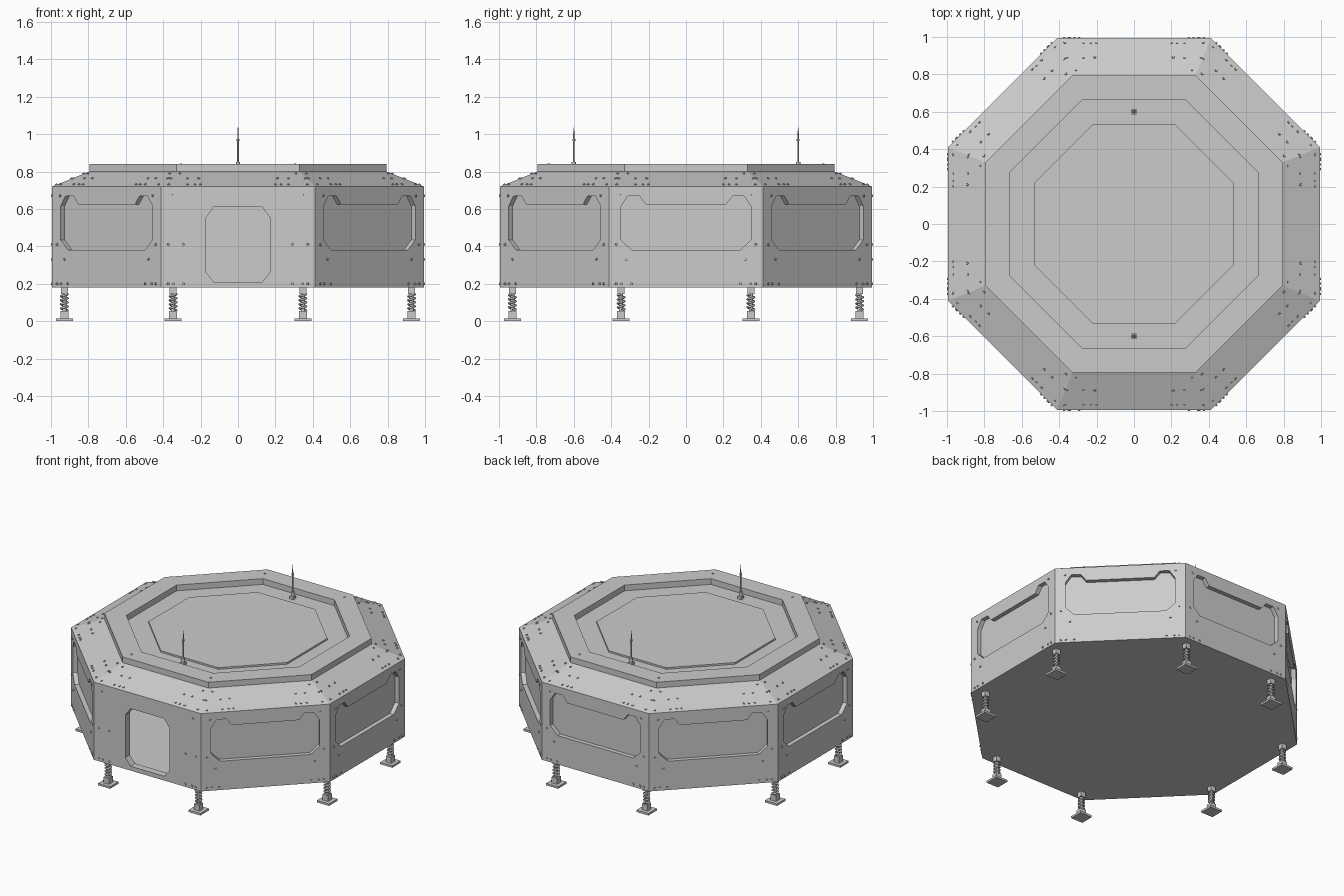
import bpy, bmesh
from math import pi, tan, sin, cos, radians
from mathutils import Matrix, Vector

cube = bpy.data.objects.get("Cube")
if cube:
    bpy.data.objects.remove(cube, do_unlink=True)

WALL = 0.994            # distance from the centre to each wall
THICK = 0.05
HALF = WALL * tan(pi / 8)
FLOOR, EAVE = 0.18, 0.72

grey = bpy.data.materials.new("grey_metal")
grey.use_nodes = True
grey.diffuse_color = (0.6, 0.6, 0.6, 1)
grey.node_tree.nodes["Principled BSDF"].inputs["Base Color"].default_value = (0.6, 0.6, 0.6, 1)


def add(name, mesh, matrix=Matrix()):
    ob = bpy.data.objects.new(name, mesh)
    ob.matrix_world = matrix
    bpy.context.collection.objects.link(ob)
    if not mesh.materials:
        mesh.materials.append(grey)
    return ob


def finish(name, bm):
    bmesh.ops.recalc_face_normals(bm, faces=bm.faces)
    mesh = bpy.data.meshes.new(name)
    bm.to_mesh(mesh)
    bm.free()
    return mesh


def curve_mesh(name, outlines, flat=True, **settings):
    """Turn outlines (flat, closed) or paths (open) into a mesh."""
    cu = bpy.data.curves.new(name, 'CURVE')
    cu.dimensions = '2D' if flat else '3D'
    cu.fill_mode = 'BOTH' if flat else 'FULL'
    for key, value in settings.items():
        setattr(cu, key, value)
    for pts in outlines:
        sp = cu.splines.new('POLY')
        sp.points.add(len(pts) - 1)
        for p, co in zip(sp.points, pts):
            p.co = (*co, 0, 1) if flat else (*co, 1)
        sp.use_cyclic_u = flat
    helper = bpy.data.objects.new(name, cu)
    mesh = bpy.data.meshes.new_from_object(helper)
    bpy.data.objects.remove(helper)
    bpy.data.curves.remove(cu)
    for f in mesh.polygons:
        f.use_smooth = not flat
    mesh.materials.clear()
    return mesh


def octagon_loft(name, rings):
    """Stack octagons given as (apothem, height), capped at both ends."""
    bm = bmesh.new()
    loops = []
    for a, z in rings:
        r = a / cos(pi / 8)
        loops.append([bm.verts.new((r * cos(pi / 8 + i * pi / 4), r * sin(pi / 8 + i * pi / 4), z))
                      for i in range(8)])
    for lo, hi in zip(loops, loops[1:]):
        for i in range(8):
            j = (i + 1) % 8
            bm.faces.new((lo[i], lo[j], hi[j], hi[i]))
    bm.faces.new(loops[0])
    bm.faces.new(loops[-1])
    return add(name, finish(name, bm))


def box(bm, half, z0, z1):
    m = Matrix.Translation((0, 0, (z0 + z1) / 2)) @ Matrix.Diagonal((2 * half, 2 * half, z1 - z0, 1))
    bmesh.ops.create_cube(bm, size=1, matrix=m)


def rod(bm, r, z0, z1, sides=12, top=None):
    bmesh.ops.create_cone(bm, cap_ends=True, segments=sides, radius1=r,
                          radius2=r if top is None else top, depth=z1 - z0,
                          matrix=Matrix.Translation((0, 0, (z0 + z1) / 2)))


def mirrored(half):
    return half + [(-x, z) for x, z in reversed(half)]


# Floor slab and stepped roof
octagon_loft("floor", [(WALL, FLOOR), (WALL, FLOOR + 0.02)])
octagon_loft("roof", [(WALL - THICK, 0.705), (WALL - 0.002, EAVE - 0.005), (WALL, EAVE), (0.795, 0.80),
                      (0.795, 0.84), (0.665, 0.84), (0.665, 0.80),
                      (0.532, 0.80), (0.532, 0.812)])

# Eight wall panels: a doorway in front, recessed windows elsewhere
rect = mirrored([(HALF, FLOOR), (HALF, EAVE)])
door = mirrored([(0.13, 0.21), (0.17, 0.26), (0.17, 0.555), (0.13, 0.61)])
window = mirrored([(0.29, 0.38), (0.347, 0.435), (0.347, 0.615), (0.31, 0.67),
                   (0.25, 0.67), (0.215, 0.625)])
door_wall = curve_mesh("door_wall", [rect, door], extrude=THICK / 2)
window_wall = curve_mesh("window_wall", [rect, window], extrude=THICK / 2)
pane = curve_mesh("window_pane", [window], extrude=0.01)
upright = Matrix.Rotation(pi / 2, 4, 'X')
for k in range(8):
    turn = Matrix.Rotation(k * pi / 4, 4, 'Z')
    at = turn @ Matrix.Translation((0, -WALL + THICK / 2, 0)) @ upright
    if k == 0:
        add("door_wall", door_wall, at)
    else:
        add(f"window_wall_{k}", window_wall, at)
        add(f"window_pane_{k}", pane, turn @ Matrix.Translation((0, -WALL + 0.04, 0)) @ upright)

# Rivets near every corner, on walls, roof slopes and the top rim
bm = bmesh.new()


def rivet(turn, pos, normal):
    tilt = Vector(normal).to_track_quat('Z', 'Y').to_matrix().to_4x4()
    bmesh.ops.create_cone(bm, cap_ends=True, segments=6, radius1=0.008, radius2=0.006, depth=0.012,
                          matrix=turn @ Matrix.Translation(pos) @ tilt)


wall_spots = [(0.35, 0.67), (0.373, 0.41), (0.373, 0.2), (0.343, 0.2), (0.293, 0.2)]
slope_spots = [(0.37, 0.97), (0.27, 0.97), (0.23, 0.97), (0.2, 0.97),
               (0.36, 0.89), (0.27, 0.89), (0.21, 0.89), (0.31, 0.825)]
for k in range(8):
    turn = Matrix.Rotation(k * pi / 4, 4, 'Z')
    extra = (0.293, 0.41) if k == 0 else (0.318, 0.33)
    for side in (-1, 1):
        for u, z in wall_spots + [extra]:
            rivet(turn, (side * u, -WALL, z), (0, -1, 0))
        for u, d in slope_spots:
            z = EAVE + (WALL - d) * 0.08 / (WALL - 0.795)
            rivet(turn, (side * u, -d, z), (0, -0.38, 0.92))
        if k in (0, 4):
            rivet(turn, (side * 0.305, -0.733, 0.838), (0, 0, 1))
add("rivets", finish("rivets", bm))

# Sprung feet under the corners
bm = bmesh.new()
box(bm, 0.046, 0, 0.014)
box(bm, 0.021, 0.014, 0.055)
rod(bm, 0.011, 0.05, 0.15)
box(bm, 0.018, 0.145, FLOOR + 0.005)
foot = finish("foot", bm)
steps, turns = 48, 4
helix = [(0.018 * cos(2 * pi * turns * i / steps), 0.018 * sin(2 * pi * turns * i / steps),
          0.058 + 0.086 * i / steps) for i in range(steps + 1)]
spring = curve_mesh("spring", [helix], flat=False, bevel_depth=0.006, bevel_resolution=1)
n = 0
for x, y in ((0.347, 0.928), (0.928, 0.347)):
    for sx in (-1, 1):
        for sy in (-1, 1):
            n += 1
            place = Matrix.Translation((sx * x, sy * y, 0))
            add(f"foot_{n}", foot, place)
            add(f"spring_{n}", spring, place)

# Antennas standing in the roof recess
bm = bmesh.new()
box(bm, 0.014, 0.795, 0.82)
rod(bm, 0.011, 0.82, 0.85)
rod(bm, 0.005, 0.85, 0.965, 8)
rod(bm, 0.008, 0.962, 0.974, 8)
rod(bm, 0.004, 0.974, 1.035, 8, 0.002)
antenna = finish("antenna", bm)
for name, y in (("front_antenna", -0.6), ("back_antenna", 0.6)):
    add(name, antenna, Matrix.Translation((0, y, 0)))
